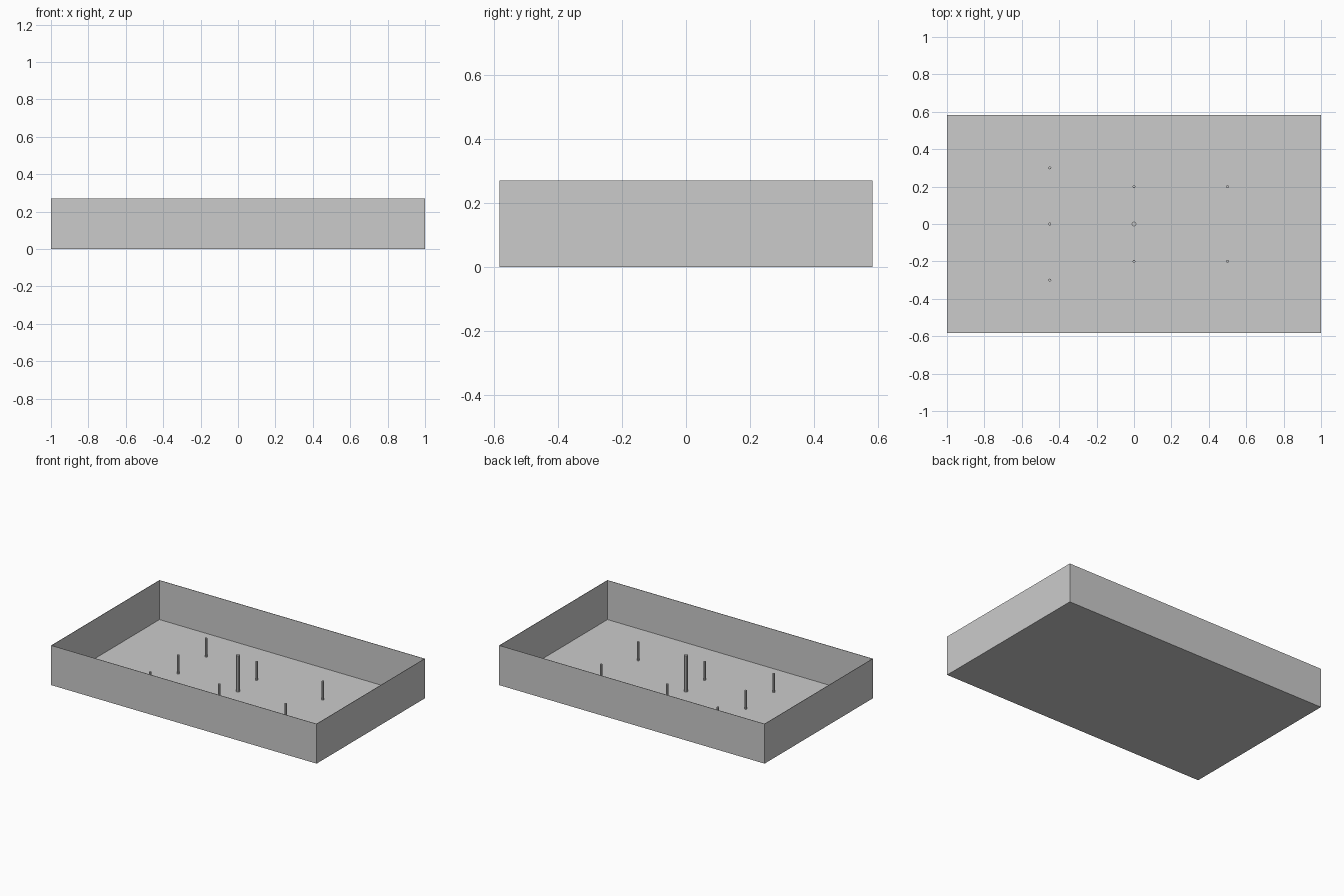
import bpy
import bmesh

cube = bpy.data.objects.get("Cube")
if cube:
    bpy.data.objects.remove(cube, do_unlink=True)

LENGTH, WIDTH, HEIGHT = 2.0, 1.165, 0.27
SHEET = 0.003

grey = bpy.data.materials.new("plain_grey")
colour = (0.6, 0.6, 0.6, 1)
grey.diffuse_color = colour
grey.use_nodes = True
grey.node_tree.nodes["Principled BSDF"].inputs["Base Color"].default_value = colour


def add_object(name, bm):
    mesh = bpy.data.meshes.new(name)
    bm.to_mesh(mesh)
    bm.free()
    mesh.materials.append(grey)
    obj = bpy.data.objects.new(name, mesh)
    bpy.context.collection.objects.link(obj)
    return obj


def add_peg(name, x, y, radius, height):
    bm = bmesh.new()
    bmesh.ops.create_cone(bm, cap_ends=True, segments=8,
                          radius1=radius, radius2=radius, depth=height)
    bmesh.ops.translate(bm, vec=(x, y, height / 2), verts=bm.verts)
    add_object(name, bm)


# Open tray: a box without its lid, given a thin sheet thickness inwards
bm = bmesh.new()
bmesh.ops.create_cube(bm, size=1)
bmesh.ops.scale(bm, vec=(LENGTH, WIDTH, HEIGHT), verts=bm.verts)
bmesh.ops.translate(bm, vec=(0, 0, HEIGHT / 2), verts=bm.verts)
lid = [f for f in bm.faces if f.normal.z > 0.5]
bmesh.ops.delete(bm, geom=lid, context='FACES_ONLY')
tray = add_object("tray", bm)
sheet = tray.modifiers.new("sheet", 'SOLIDIFY')
sheet.thickness = SHEET
sheet.offset = -1
sheet.use_even_offset = True

# Tall centre peg
add_peg("centre_peg", 0, 0, 0.013, 0.25)

# Rows of short pegs, one row per x position
rows = {"right": (-0.45, (-0.3, 0, 0.3)),
        "middle": (0, (-0.2, 0.2)),
        "left": (0.5, (-0.2, 0.2))}
for row, (x, places) in rows.items():
    for number, y in enumerate(places, 1):
        add_peg(f"{row}_peg_{number}", x, y, 0.008, 0.13)
